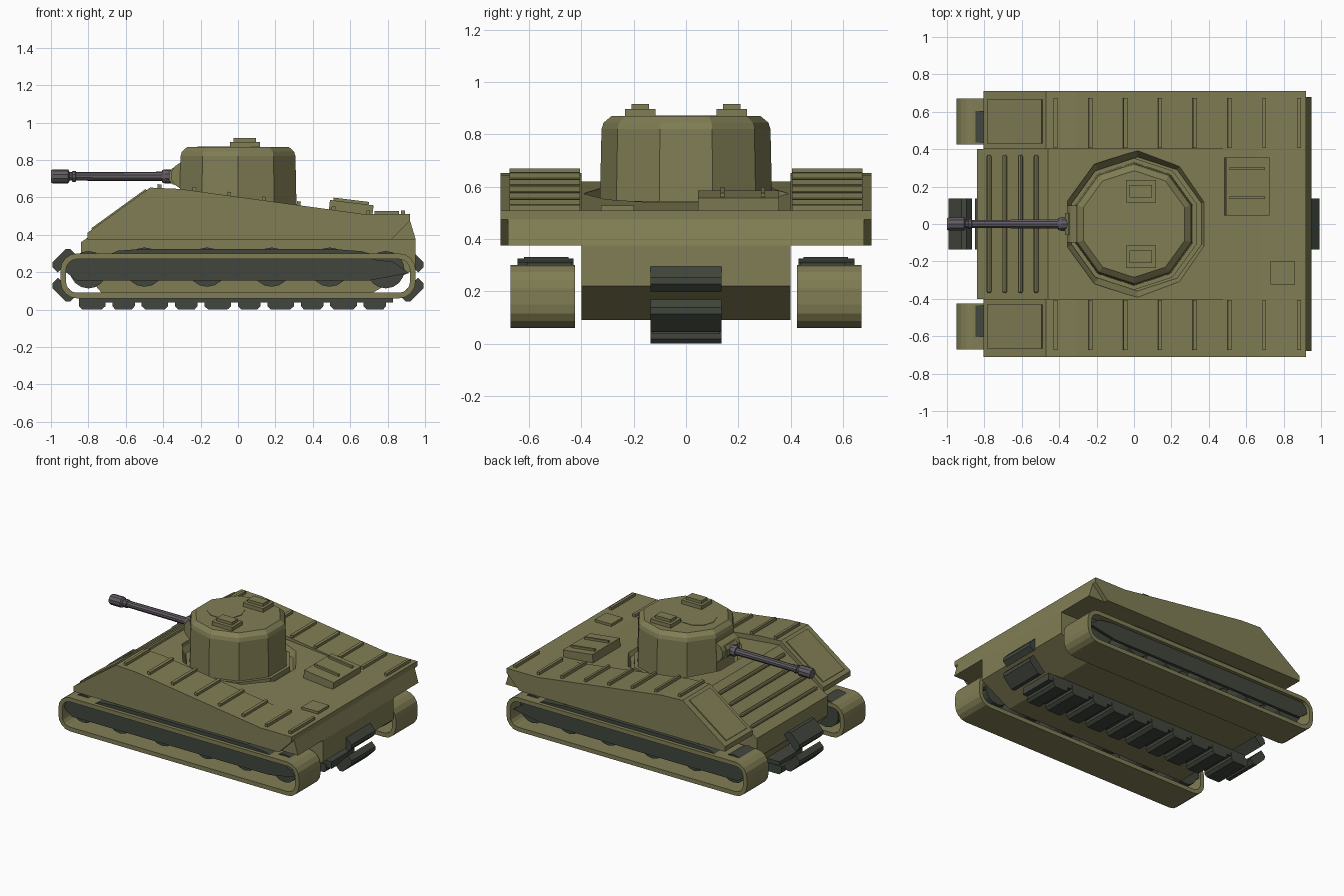
import bpy, bmesh, math
from mathutils import Matrix

cube = bpy.data.objects.get("Cube")
if cube:
    bpy.data.objects.remove(cube, do_unlink=True)


def material(name, rgb):
    m = bpy.data.materials.new(name)
    m.use_nodes = True
    m.diffuse_color = (*rgb, 1)
    m.node_tree.nodes["Principled BSDF"].inputs["Base Color"].default_value = (*rgb, 1)
    return m


OLIVE = material("olive paint", (0.218, 0.208, 0.09))
DARK = material("dark green track", (0.053, 0.062, 0.046))
STEEL = material("gun steel", (0.12, 0.107, 0.125))


def finish(name, bm, mat):
    bmesh.ops.recalc_face_normals(bm, faces=bm.faces)
    me = bpy.data.meshes.new(name)
    bm.to_mesh(me)
    bm.free()
    me.materials.append(mat)
    ob = bpy.data.objects.new(name, me)
    bpy.context.collection.objects.link(ob)
    return ob


def prism(name, pts, y0, y1, mat):
    """Extrude an (x, z) profile from y0 to y1."""
    bm = bmesh.new()
    face = bm.faces.new([bm.verts.new((x, y0, z)) for x, z in pts])
    out = bmesh.ops.extrude_face_region(bm, geom=[face])["geom"]
    moved = [v for v in out if isinstance(v, bmesh.types.BMVert)]
    bmesh.ops.translate(bm, vec=(0, y1 - y0, 0), verts=moved)
    return finish(name, bm, mat)


def box(name, loc, size, mat, tilt=0):
    bm = bmesh.new()
    m = Matrix.Translation(loc) @ Matrix.Rotation(tilt, 4, 'Y') @ Matrix.Diagonal((*size, 1))
    bmesh.ops.create_cube(bm, size=1, matrix=m)
    return finish(name, bm, mat)


def lathe(name, profile, mat, sides, place=Matrix(), start=0):
    """Stack rings of (radius, height) around z, then place the result."""
    bm = bmesh.new()
    rings = []
    for r, h in profile:
        angles = [start + math.tau * i / sides for i in range(sides)]
        rings.append([bm.verts.new((r * math.cos(a), r * math.sin(a), h)) for a in angles])
    for a, b in zip(rings, rings[1:]):
        for i in range(sides):
            j = (i + 1) % sides
            bm.faces.new((a[i], a[j], b[j], b[i]))
    bm.faces.new(rings[0])
    bm.faces.new(rings[-1])
    bm.transform(place)
    return finish(name, bm, mat)


def along_y(x, y, z):
    return Matrix.Translation((x, y, z)) @ Matrix.Rotation(-math.pi / 2, 4, 'X')


def rounded_loop(r):
    """Rounded track outline, always around the same corner centres."""
    pts = []
    for k, (sx, sz) in enumerate([(1, 1), (-1, 1), (-1, -1), (1, -1)]):
        for i in range(5):
            a = math.pi / 2 * (k + i / 4)
            pts.append((sx * 0.86 + r * math.cos(a), 0.18 + sz * 0.03 + r * math.sin(a)))
    return pts


def track_band(name, y0, y1):
    bm = bmesh.new()
    loops = [[bm.verts.new((x, y, z)) for x, z in rounded_loop(r)]
             for r, y in ((0.09, y0), (0.09, y1), (0.06, y1), (0.06, y0))]
    n = len(loops[0])
    for k in range(4):
        a, b = loops[k], loops[(k + 1) % 4]
        for i in range(n):
            j = (i + 1) % n
            bm.faces.new((a[i], a[j], b[j], b[i]))
    return finish(name, bm, OLIVE)


# Central hull
hull = prism("hull", [(-0.84, 0.22), (-0.73, 0.09), (0.72, 0.09), (0.95, 0.22), (0.95, 0.375),
                      (0.92, 0.475), (0.92, 0.51), (0.675, 0.51), (-0.46, 0.62), (-0.84, 0.36)],
             -0.4, 0.4, OLIVE)

# Sunken turret ring with sloping walls
cutter = lathe("ring_cutter", [(0.358, 0.51), (0.395, 0.58), (0.395, 0.8)], OLIVE, 10,
               Matrix.Translation((0.02, 0, 0)), math.pi / 2)
mod = hull.modifiers.new("ring", 'BOOLEAN')
mod.operation = 'DIFFERENCE'
mod.object = cutter
bpy.context.view_layer.objects.active = hull
bpy.ops.object.modifier_apply(modifier=mod.name)
bpy.data.objects.remove(cutter, do_unlink=True)

# Sloped fenders with ribs, front panels and running gear on each side
TOP = [(-0.805, 0.41), (-0.47, 0.652), (-0.31, 0.645), (0.675, 0.51), (0.92, 0.51)]


def fender_top(x):
    for (x0, z0), (x1, z1) in zip(TOP, TOP[1:]):
        if x <= x1:
            break
    t = (x - x0) / (x1 - x0)
    return z0 + t * (z1 - z0), math.atan2(z0 - z1, x1 - x0)


for side, s in (("left", 1), ("right", -1)):
    # The fender flares out at the rear, the outer edge is undercut there
    for part, tail, y0, y1 in (("fender", 0.95, 0.4, 0.68), ("fender_edge", 0.82, 0.68, 0.71)):
        prism(f"{side}_{part}", TOP + [(0.92, 0.475), (tail, 0.375), (-0.805, 0.375)],
              s * y0, s * y1, OLIVE)
    for i in range(8):
        x = -0.42 + i * 0.186
        z, tilt = fender_top(x)
        box(f"{side}_fender_rib_{i + 1}", (x, s * 0.54, z + 0.005), (0.02, 0.268, 0.03), OLIVE, tilt)
    z, tilt = fender_top(-0.635)
    box(side + "_front_panel", (-0.635, s * 0.548, z), (0.36, 0.235, 0.016), OLIVE, tilt)

    track_band(side + "_track_band", s * 0.425, s * 0.67)
    for i, x in enumerate([-0.8, -0.5, -0.165, 0.18, 0.49, 0.79]):
        r, y, z = (0.1, 0.52, 0.213) if i in (0, 5) else (0.105, 0.535, 0.227)
        lathe(f"{side}_wheel_{i + 1}", [(r, -0.085), (r, 0.085)], DARK, 16, along_y(x, s * y, z))
    run = [(-0.7, 0.29), (-0.64, 0.315), (-0.5, 0.325), (0.49, 0.325), (0.66, 0.312), (0.74, 0.29)]
    prism(side + "_return_run", run, s * 0.43, s * 0.645, DARK)
    plate = [(-0.92, 0.2), (-0.92, 0.25), (-0.88, 0.282), (0.62, 0.282), (0.83, 0.255),
             (0.915, 0.195), (0.7, 0.155), (-0.86, 0.155)]
    for where, y in (("outer", 0.635), ("inner", 0.45)):
        prism(f"{side}_{where}_suspension_plate", plate, s * (y - 0.01), s * (y + 0.01), DARK)


# Central run of track pads
def pad(name, x, z, turn, width):
    w, t = width / 2, 0.03
    c, d = math.cos(turn), math.sin(turn)
    shape = [(-w, t), (w, t), (w, -0.012), (w * 0.72, -t), (-w * 0.72, -t), (-w, -0.012)]
    prism(name, [(x + c * u - d * v, z + d * u + c * v) for u, v in shape], -0.135, 0.135, DARK)


for i in range(10):
    pad(f"track_pad_{i + 1}", -0.78 + i * 0.168, 0.03, 0, 0.12 if i % 2 else 0.142)
box("track_pad_link", (0, 0, 0.062), (1.66, 0.26, 0.05), DARK)
for end, s in (("front", -1), ("rear", 1)):
    pad(end + "_lower_pad", s * 0.936, 0.1, s * math.radians(45), 0.135)
    pad(end + "_upper_pad", s * 0.936, 0.267, s * math.radians(135), 0.135)

# Slats across the sloped nose plate
for i in range(4):
    x = -0.775 + i * 0.084
    z = 0.36 + (x + 0.84) * 0.26 / 0.38
    lathe(f"nose_slat_{i + 1}", [(0.006, -0.37), (0.013, -0.36), (0.013, 0.36), (0.006, 0.37)],
          OLIVE, 8, along_y(x, 0, z + 0.008))

# Rear deck boxes
box("engine_cover", (0.605, 0.2, 0.542), (0.235, 0.31, 0.06), OLIVE, math.radians(7))
for i, y in enumerate((0.14, 0.295)):
    box(f"engine_cover_rib_{i + 1}", (0.605, y, 0.577), (0.19, 0.015, 0.02), OLIVE, math.radians(7))
box("rear_deck_box", (0.795, -0.262, 0.51), (0.13, 0.125, 0.035), OLIVE)

# Turret with base collar and hatches
lathe("turret_collar", [(0.352, 0.505), (0.352, 0.545)], OLIVE, 10, start=math.pi / 2)
lathe("turret", [(0.33, 0.505), (0.323, 0.82), (0.315, 0.845), (0.285, 0.87)], OLIVE, 10,
      start=math.pi / 2)
lathe("round_hatch", [(0.122, 0.868), (0.122, 0.873)], OLIVE, 10, Matrix.Translation((-0.095, 0, 0)))
for side, s in (("left", 1), ("right", -1)):
    box(side + "_hatch_base", (0.037, s * 0.175, 0.88), (0.16, 0.118, 0.034), OLIVE)
    box(side + "_hatch_lid", (0.037, s * 0.175, 0.905), (0.12, 0.068, 0.024), OLIVE)

# Gun mount and barrel
prism("gun_mount", [(-0.27, 0.648), (-0.31, 0.648), (-0.34, 0.668), (-0.357, 0.695),
                    (-0.357, 0.735), (-0.34, 0.765), (-0.31, 0.785), (-0.27, 0.785)],
      -0.1, 0.1, OLIVE)
prism("gun_collar", [(-0.3, 0.66), (-0.35, 0.67), (-0.368, 0.69), (-0.368, 0.735),
                     (-0.35, 0.757), (-0.3, 0.77)], -0.06, 0.06, OLIVE)
barrel = [(0.038, 0.33), (0.038, 0.39), (0.033, 0.405), (0.025, 0.405), (0.023, 0.865),
          (0.029, 0.868), (0.029, 0.885), (0.023, 0.888), (0.023, 0.9), (0.037, 0.908),
          (0.037, 0.99), (0.033, 1.0)]
lathe("gun_barrel", barrel, STEEL, 10,
      Matrix.Translation((0, 0, 0.712)) @ Matrix.Rotation(-math.pi / 2, 4, 'Y'))
